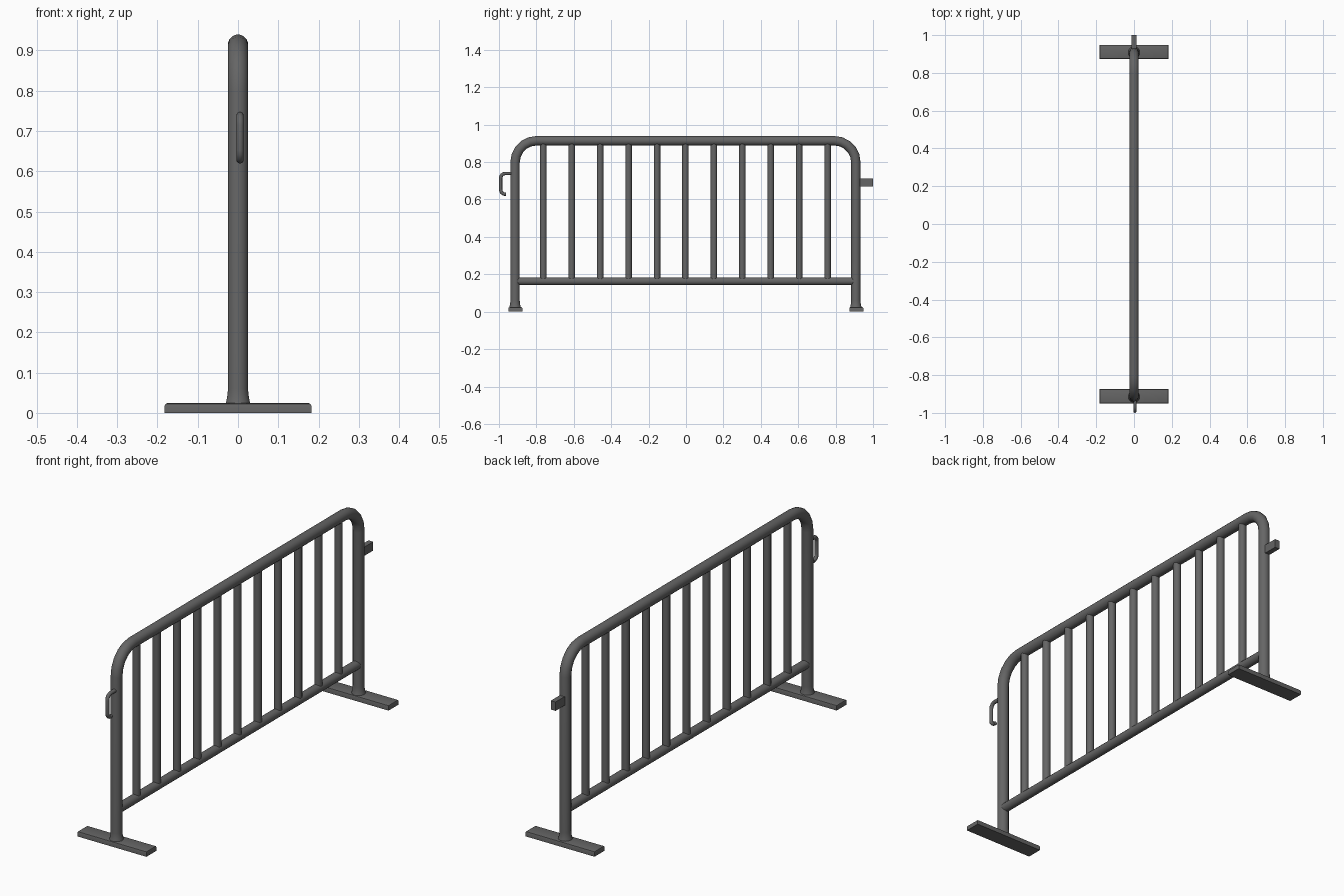
import bpy, bmesh, math
from mathutils import Vector

if "Cube" in bpy.data.objects:
    bpy.data.objects.remove(bpy.data.objects["Cube"])

steel = bpy.data.materials.new("dark_grey_steel")
steel.diffuse_color = (0.13, 0.13, 0.13, 1)
steel.use_nodes = True
steel.node_tree.nodes["Principled BSDF"].inputs["Base Color"].default_value = steel.diffuse_color


def finish(name, bm, smooth=True):
    bmesh.ops.recalc_face_normals(bm, faces=bm.faces)
    me = bpy.data.meshes.new(name)
    bm.to_mesh(me)
    bm.free()
    me.materials.append(steel)
    ob = bpy.data.objects.new(name, me)
    bpy.context.collection.objects.link(ob)
    if smooth:
        bpy.ops.object.select_all(action='DESELECT')
        ob.select_set(True)
        bpy.context.view_layer.objects.active = ob
        bpy.ops.object.shade_smooth_by_angle(angle=math.radians(40))
    return ob


def tube(name, path, radius, sides=16, x=0.0):
    """Sweep a circle along (y, z) points; a third value overrides the radius."""
    bm = bmesh.new()
    pts = [Vector(p[:2]) for p in path]
    rings = []
    for i, p in enumerate(pts):
        a = (p - pts[i - 1]).normalized() if i else (pts[1] - p).normalized()
        b = (pts[i + 1] - p).normalized() if i < len(pts) - 1 else a
        t = (a + b).normalized()
        n = Vector((-t.y, t.x)) / max(t.dot(a), 0.5)
        r = path[i][2] if len(path[i]) > 2 else radius
        ring = []
        for k in range(sides):
            ang = 2 * math.pi * (k + 0.5) / sides
            q = p + n * r * math.sin(ang)
            ring.append(bm.verts.new((x + r * math.cos(ang), q.x, q.y)))
        rings.append(ring)
    for r0, r1 in zip(rings, rings[1:]):
        for k in range(sides):
            j = (k + 1) % sides
            bm.faces.new((r0[k], r0[j], r1[j], r1[k]))
    bm.faces.new(rings[0])
    bm.faces.new(rings[-1])
    return finish(name, bm)


def box(name, centre, size, bevel=0.0):
    bm = bmesh.new()
    bmesh.ops.create_cube(bm, size=1)
    for v in bm.verts:
        v.co = Vector(c + s * d for c, s, d in zip(centre, size, v.co))
    if bevel:
        top = [e for e in bm.edges if all(v.co.z > centre[2] for v in e.verts)]
        bmesh.ops.bevel(bm, geom=top, offset=bevel, segments=2, affect='EDGES', profile=0.5)
    return finish(name, bm, bool(bevel))


def arc(cy, cz, r, a0, a1, n):
    return [(cy + r * math.cos(math.radians(a0 + (a1 - a0) * i / n)),
             cz + r * math.sin(math.radians(a0 + (a1 - a0) * i / n))) for i in range(n + 1)]


# bent outer frame with flared weld at each foot
Y0, Y1, TOP, BEND = -0.914, 0.908, 0.914, 0.115
flare = [(0.018, 0.033), (0.027, 0.030), (0.045, 0.0265), (0.06, 0.0255)]
frame = [(Y0, z, r) for z, r in flare]
frame += arc(Y0 + BEND, TOP - BEND, BEND, 180, 90, 5)
frame += arc(Y1 - BEND, TOP - BEND, BEND, 90, 0, 5)
frame += [(Y1, z, r) for z, r in reversed(flare)]
tube("outer_frame", frame, 0.0255)

# lower rail
tube("lower_rail", [(-0.9, 0.163), (0.894, 0.163)], 0.0215)

# upright bars
for i in range(11):
    y = -0.003 + (i - 5) * 0.152
    tube(f"upright_bar_{i + 1}", [(y, 0.165), (y, 0.91)], 0.018, 12)

# flat feet
for side, y in (("front", -0.912), ("back", 0.911)):
    box(f"{side}_foot", (0, y, 0.012), (0.364, 0.075, 0.024), 0.006)

# coupling hook
hook = [(-0.915, 0.739)] + arc(-0.966, 0.714, 0.025, 90, 180, 4)
hook += arc(-0.966, 0.653, 0.025, 180, 270, 4) + [(-0.962, 0.628)]
tube("coupling_hook", hook, 0.009, 10, 0.005)

# coupling tab
box("coupling_tab", (0, 0.955, 0.69), (0.025, 0.09, 0.042))
